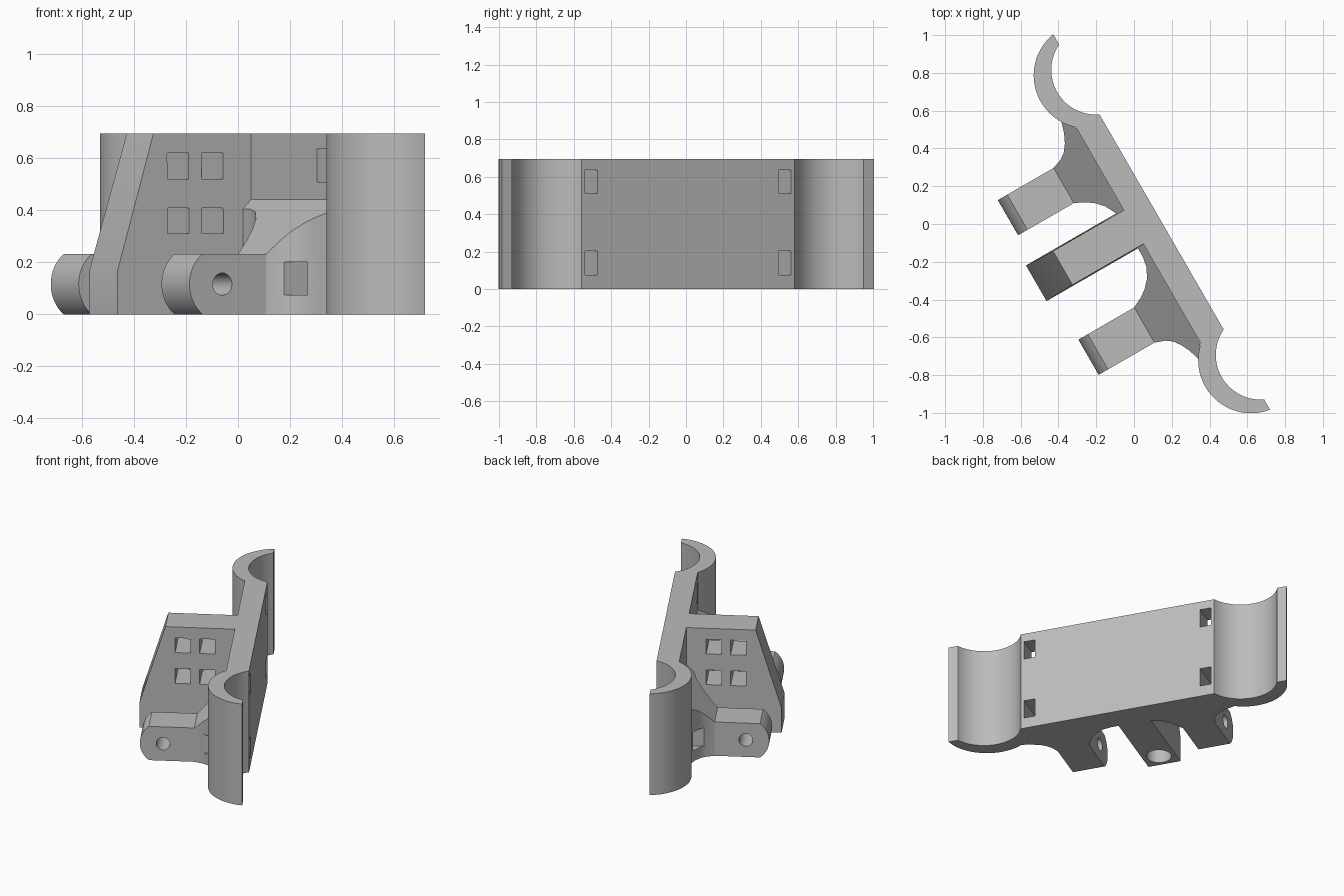
import bpy, bmesh, math
from mathutils import Vector

cube = bpy.data.objects.get("Cube")
if cube:
    bpy.data.objects.remove(cube, do_unlink=True)

grey = bpy.data.materials.new("plain_grey")
grey.use_nodes = True
COLOUR = (0.5, 0.5, 0.5, 1)
grey.diffuse_color = COLOUR
grey.node_tree.nodes["Principled BSDF"].inputs["Base Color"].default_value = COLOUR

# Bracket frame: u runs along the plate, v points out along the arms
U = Vector((0.5, -math.sqrt(0.75), 0))
V = Vector((-math.sqrt(0.75), -0.5, 0))
MID = 0.064
HEIGHT = 0.695
FACE, BACK = 0.01, -0.132


def prism(name, outline, axis, lo, hi):
    """Extrude an outline along u, or along z (hi may be a function of v)."""
    bm = bmesh.new()
    rings = []
    for end in (lo, hi):
        ring = []
        for a, b in outline:
            e = end(b) if callable(end) else end
            u, v, z = (e, a, b) if axis == "u" else (a, b, e)
            ring.append(bm.verts.new(U * u + V * v + Vector((0, 0, z))))
        rings.append(ring)
    bm.faces.new(rings[0])
    bm.faces.new(rings[1])
    n = len(outline)
    for i in range(n):
        j = (i + 1) % n
        bm.faces.new((rings[0][i], rings[0][j], rings[1][j], rings[1][i]))
    bmesh.ops.recalc_face_normals(bm, faces=bm.faces)
    mesh = bpy.data.meshes.new(name)
    bm.to_mesh(mesh)
    bm.free()
    mesh.materials.append(grey)
    obj = bpy.data.objects.new(name, mesh)
    bpy.context.collection.objects.link(obj)
    return obj


def arc(ca, cb, r, start, end, steps=28):
    return [(ca + r * math.cos(start + (end - start) * i / steps),
             cb + r * math.sin(start + (end - start) * i / steps)) for i in range(steps + 1)]


def rect(a0, a1, b0, b1):
    return [(a0, b0), (a1, b0), (a1, b1), (a0, b1)]


def mirror(points):
    return [(2 * MID - a, b) for a, b in points]


def activate(obj):
    bpy.ops.object.select_all(action="DESELECT")
    obj.select_set(True)
    bpy.context.view_layer.objects.active = obj


def cut(obj, cutters):
    activate(obj)
    for c in cutters:
        mod = obj.modifiers.new("cut", "BOOLEAN")
        mod.operation, mod.solver, mod.object = "DIFFERENCE", "EXACT", c
        bpy.ops.object.modifier_apply(modifier=mod.name)


# Plate with a curved saddle at each end
SADDLE, R_IN, R_OUT, C_IN, C_OUT = 0.935, 0.237, 0.28, -0.234, -0.176
out_plate = math.asin((FACE - C_OUT) / R_OUT)
out_tip = math.asin((BACK - C_OUT) / R_OUT)
in_tip = math.asin((BACK - C_IN) / R_IN)
half = (arc(SADDLE, C_OUT, R_OUT, math.pi - out_plate, out_tip)
        + arc(SADDLE, C_IN, R_IN, in_tip, math.pi - in_tip))
plate = prism("saddle_plate", half + mirror(half)[::-1], "z", 0, HEIGHT)

# Centre arm with a sloping nose and a slight draft on its sides
centre_arm = prism("centre_arm", [(FACE, 0), (0.605, 0), (0.605, 0.17), (0.443, HEIGHT), (FACE, HEIGHT)],
                   "u", -0.096, 0.122)
for vert in centre_arm.data.vertices:
    if vert.co.z > 0.17 + 0.01:
        side = 1 if vert.co.dot(U) > 0.013 else -1
        vert.co -= U * side * 0.006

# Flared webs and rounded side arms, one at each side
web = [(0.72, FACE), (0.79, 0.062), (0.73, 0.08), (0.68, 0.104), (0.642, 0.132), (0.618, 0.165),
       (0.598, 0.22), (0.383, 0.22), (0.357, 0.167), (0.328, 0.125), (0.285, 0.085),
       (0.231, 0.057), (0.175, 0.047), (0.11, 0.047), (0.11, FACE)]
PIN, PIN_Z, END_R = 0.415, 0.116, 0.146
bend = math.asin(PIN_Z / END_R)
arm = [(0.22, 0)] + arc(PIN, PIN_Z, END_R, -bend, bend, 16) + [(0.22, 2 * PIN_Z)]


def slope(v):
    return 2 * PIN_Z + (0.22 - v)


webs = [prism("left_web", web, "z", 0, slope),
        prism("right_web", mirror(web), "z", 0, slope)]
arms = [prism("left_arm", arm, "u", 0.383, 0.598),
        prism("right_arm", arm, "u", 2 * MID - 0.598, 2 * MID - 0.383)]

# Strap slots, pin holes, square windows and the round socket underneath
slots = []
for z in (0.075, 0.51):
    slot = rect(0.624, 0.699, -0.3, 0.3)
    slots += [prism("slot_cutter", s, "z", z, z + 0.127) for s in (slot, mirror(slot))]
pin = prism("pin_cutter", arc(PIN, PIN_Z, 0.043, 0, math.tau, 32)[:-1], "u", -2, 2)
windows = [prism("window_cutter", rect(v, v + 0.095, z, z + 0.1), "u", -1, 1)
           for v in (0.134, 0.287) for z in (0.31, 0.52)]
socket = prism("socket_cutter", arc(0.013, 0.5, 0.08, 0, math.tau, 40)[:-1], "z", -0.1, 0.15)

cut(plate, slots)
for w in webs:
    cut(w, slots)
for a in arms:
    cut(a, [pin])
cut(centre_arm, windows + [socket])
for c in slots + windows + [pin, socket]:
    bpy.data.objects.remove(c, do_unlink=True)

for obj in [plate, centre_arm] + webs + arms:
    activate(obj)
    bpy.ops.object.shade_smooth_by_angle(angle=math.radians(30))
